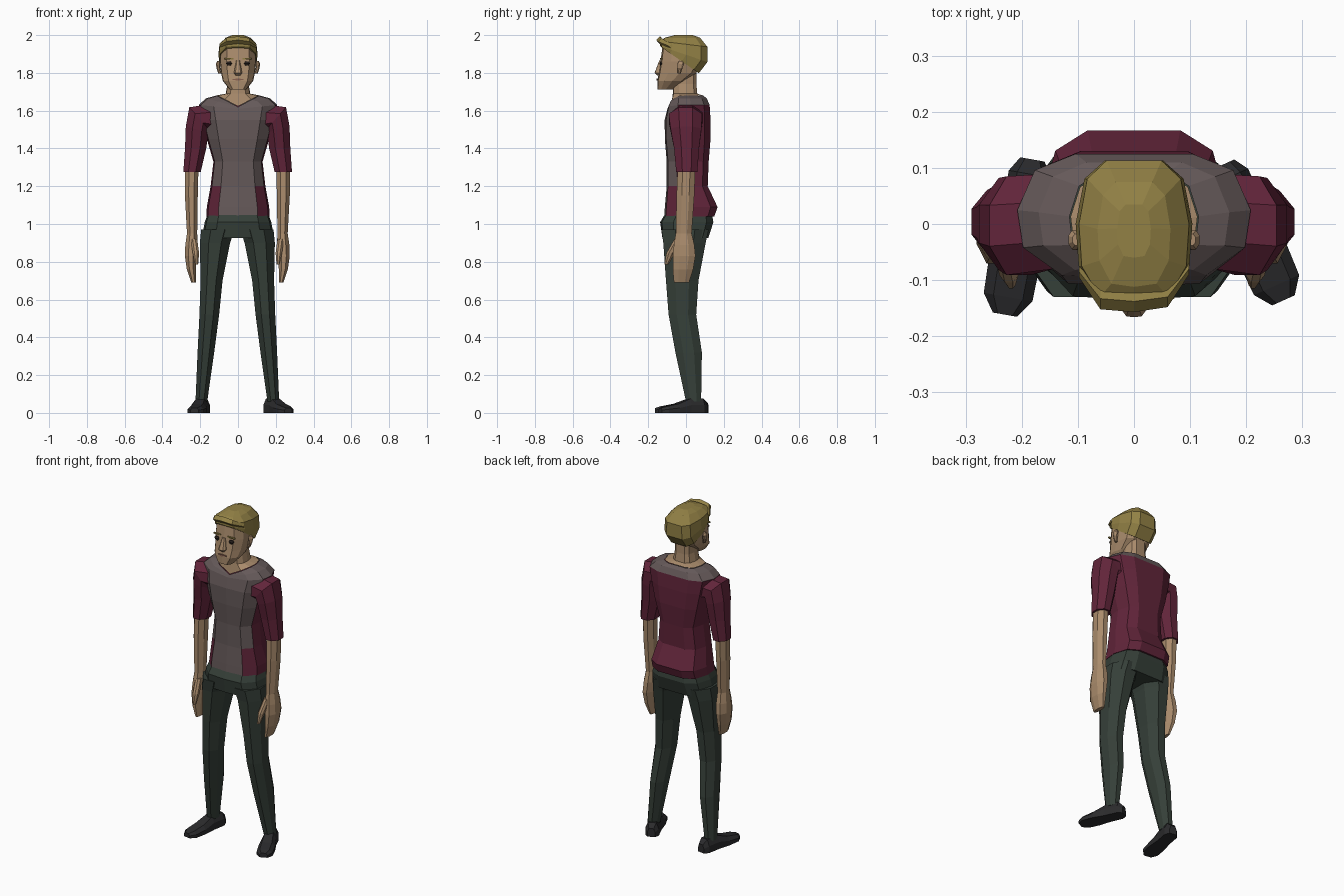
import bpy, bmesh, math


def mat(name, r, g, b):
    m = bpy.data.materials.new(name)
    m.diffuse_color = (r, g, b, 1)
    return m


SKIN = mat("skin", .40, .26, .15)
HAIR = mat("hair", .29, .22, .06)
MAROON = mat("maroon", .12, .018, .042)
GREY = mat("warm_grey", .13, .10, .10)
PANTS = mat("dark_green", .036, .05, .04)
SHOE = mat("charcoal", .024, .024, .026)
DARK = mat("dark_brown", .02, .014, .012)
LIP = mat("lip", .25, .12, .08)


def loft(name, rings, mats, pick=None, caps=(True, True)):
    """Skin a list of equal-length point rings with flat faces."""
    bm = bmesh.new()
    vs = [[bm.verts.new(p) for p in r] for r in rings]
    n = len(vs[0])
    for i in range(len(vs) - 1):
        for j in range(n):
            k = (j + 1) % n
            f = bm.faces.new((vs[i][j], vs[i][k], vs[i + 1][k], vs[i + 1][j]))
            f.material_index = pick(i, j) if pick else 0
    if caps[0]:
        bm.faces.new(vs[0][::-1])
    if caps[1]:
        bm.faces.new(vs[-1])
    bmesh.ops.recalc_face_normals(bm, faces=bm.faces)
    me = bpy.data.meshes.new(name)
    bm.to_mesh(me)
    bm.free()
    for m in mats:
        me.materials.append(m)
    ob = bpy.data.objects.new(name, me)
    bpy.context.collection.objects.link(ob)
    return ob


# Body cross-section: (fraction of half width, fraction front to back)
HALF = [(0, 0), (.62, .03), (.95, .25), (1, .55), (.85, .87), (.5, 1), (0, 1)]
FULL = HALF + [(-u, v) for u, v in HALF[5:0:-1]]


def body(z, w, yf, yb, drop=0, tilt=0):
    """Level body ring; drop makes a V at the front, tilt leans the ring."""
    return [(u * w, yf + (yb - yf) * v,
             z - drop * (1 - abs(u)) * (1 - v) + tilt * (v - .5)) for u, v in FULL]


def oval(s, cx, cy, cz, rx, ry, t=0):
    """Eight-sided limb ring on side s, tilted by t degrees toward the shoulder."""
    t, k = math.radians(t), 1 / math.cos(math.pi / 8)
    pts = []
    for i in range(8):
        a = (i + .5) * math.pi / 4
        d = rx * k * math.cos(a)
        pts.append((s * (cx + d * math.cos(t)), cy + ry * k * math.sin(a), cz + d * math.sin(t)))
    return pts


def limb(name, s, secs, m, dx=0):
    return loft(name, [oval(s, c[0] + dx, *c[1:]) for c in secs], [m])


# Shirt torso with grey front panel and yoke
loft("shirt", [body(*r) for r in (
    (1.04, .168, -.115, .15), (1.09, .165, -.112, .167), (1.20, .145, -.102, .115),
    (1.33, .13, -.102, .12), (1.45, .165, -.112, .13), (1.55, .19, -.113, .13),
    (1.63, .208, -.098, .125, .02), (1.665, .17, -.088, .11, .045),
    (1.68, .115, -.08, .09, .06))], [MAROON, GREY],
    lambda i, j: int(i >= 6 or j in (0, 11) or (i >= 2 and j in (1, 10))), (True, False))

# Trouser top
loft("trouser_hips", [body(*r) for r in (
    (1.07, .155, -.10, .135), (1.01, .176, -.137, .145), (.925, .192, -.125, .118))], [PANTS])

# Neck
loft("neck", [body(*r) for r in (
    (1.681, .113, -.078, .088, .058), (1.69, .065, -.07, .06), (1.74, .056, -.068, .055),
    (1.82, .055, -.06, .055))], [SKIN])

# Head
loft("head", [body(*r) for r in (
    (1.713, .045, -.152, -.07), (1.757, .08, -.152, -.005), (1.80, .09, -.144, .055),
    (1.86, .097, -.135, .085), (1.93, .094, -.126, .095), (1.975, .07, -.10, .08))], [SKIN])
loft("nose", [body(*r) for r in (
    (1.785, .012, -.15, -.12), (1.80, .022, -.166, -.12), (1.865, .010, -.142, -.12))], [SKIN])

# Hair cap, leaning down toward the nape
loft("hair", [body(*r) for r in (
    (1.868, .099, -.133, .068, 0, -.14), (1.90, .104, -.137, .113, 0, -.085),
    (1.953, .098, -.138, .113, 0, -.03), (1.986, .065, -.112, .075),
    (2.0, .03, -.06, .035))], [HAIR])

# Swept fringe across the forehead
loft("fringe", [[(x, y - r, z), (x, y, z + r), (x, y + r, z), (x, y, z - r)] for x, y, z, r in (
    (-.098, -.085, 1.945, .010), (-.06, -.133, 1.967, .019), (0, -.138, 1.974, .019),
    (.06, -.13, 1.966, .018), (.098, -.08, 1.942, .010))], [HAIR])

# Mouth
loft("mouth", [[(x, -.157 + abs(x) * .15, 1.765 - h), (x, -.157 + abs(x) * .15, 1.765 + h),
                (x, -.14, 1.765 + h), (x, -.14, 1.765 - h)]
               for x, h in ((-.028, .002), (0, .006), (.028, .002))], [LIP])

ARM = ((.238, .003, 1.31, .036, .047), (.240, -.003, 1.15, .034, .047),
       (.236, -.012, .95, .027, .042), (.239, -.010, .89, .033, .054),
       (.243, -.010, .83, .031, .060), (.240, -.016, .76, .024, .054),
       (.228, -.024, .69, .012, .040))
SLEEVE = ((.14, .005, 1.56, .075, .085, 90), (.202, -.003, 1.56, .078, .088, 48),
          (.213, 0, 1.50, .062, .082, 15), (.221, .003, 1.40, .056, .066),
          (.240, .004, 1.275, .046, .056))
THUMB = ((.226, -.04, .92, .017, .022), (.216, -.082, .845, .017, .022),
         (.212, -.104, .785, .008, .011))
LEG = ((.100, -.005, .97, .088, .125), (.115, -.008, .90, .080, .112),
       (.133, -.020, .70, .058, .086), (.145, -.019, .52, .052, .073),
       (.163, .014, .32, .044, .070), (.187, .040, .06, .031, .040))
FOOT = ((.07, .022, .05), (.045, .038, .075), (-.03, .038, .075),
        (-.10, .046, .048), (-.165, .044, .035), (-.195, .022, .026))

for s, side, dx, yaw, grow in ((1, "right", 0, 24, 1), (-1, "left", .007, 10, 1.06)):
    # Arms and sleeves
    limb(side + "_sleeve", s, SLEEVE, MAROON, dx / 2)
    limb(side + "_forearm_and_hand", s, ARM, SKIN, dx)
    limb(side + "_thumb", s, THUMB, SKIN, dx)
    # Trouser legs
    limb(side + "_trouser_leg", s, LEG, PANTS, dx)
    # Shoes, turned outward
    rings = []
    for d, w, h in FOOT:
        rings.append([(x, d * grow, z) for x, z in (
            (-w, 0), (w, 0), (w, h * .55), (w * .6, h), (-w * .6, h), (-w, h * .55))])
    shoe = loft(side + "_shoe", rings, [SHOE])
    shoe.location = (s * (.187 + dx), .042, 0)
    shoe.rotation_euler.z = s * math.radians(yaw)
    # Ears
    limb(side + "_ear", s, ((.097, -.036, 1.797, .008, .008), (.104, -.032, 1.825, .010, .014),
                            (.106, -.028, 1.848, .011, .017), (.102, -.028, 1.862, .008, .010)), SKIN)
    # Eyes and brows
    limb(side + "_eye", s, ((.048, -.131, 1.838, .008, .006), (.048, -.131, 1.850, .016, .010),
                            (.048, -.131, 1.861, .009, .006)), DARK)
    limb(side + "_brow", s, ((.048, -.130, 1.872, .024, .007), (.048, -.130, 1.879, .024, .007)), HAIR)
